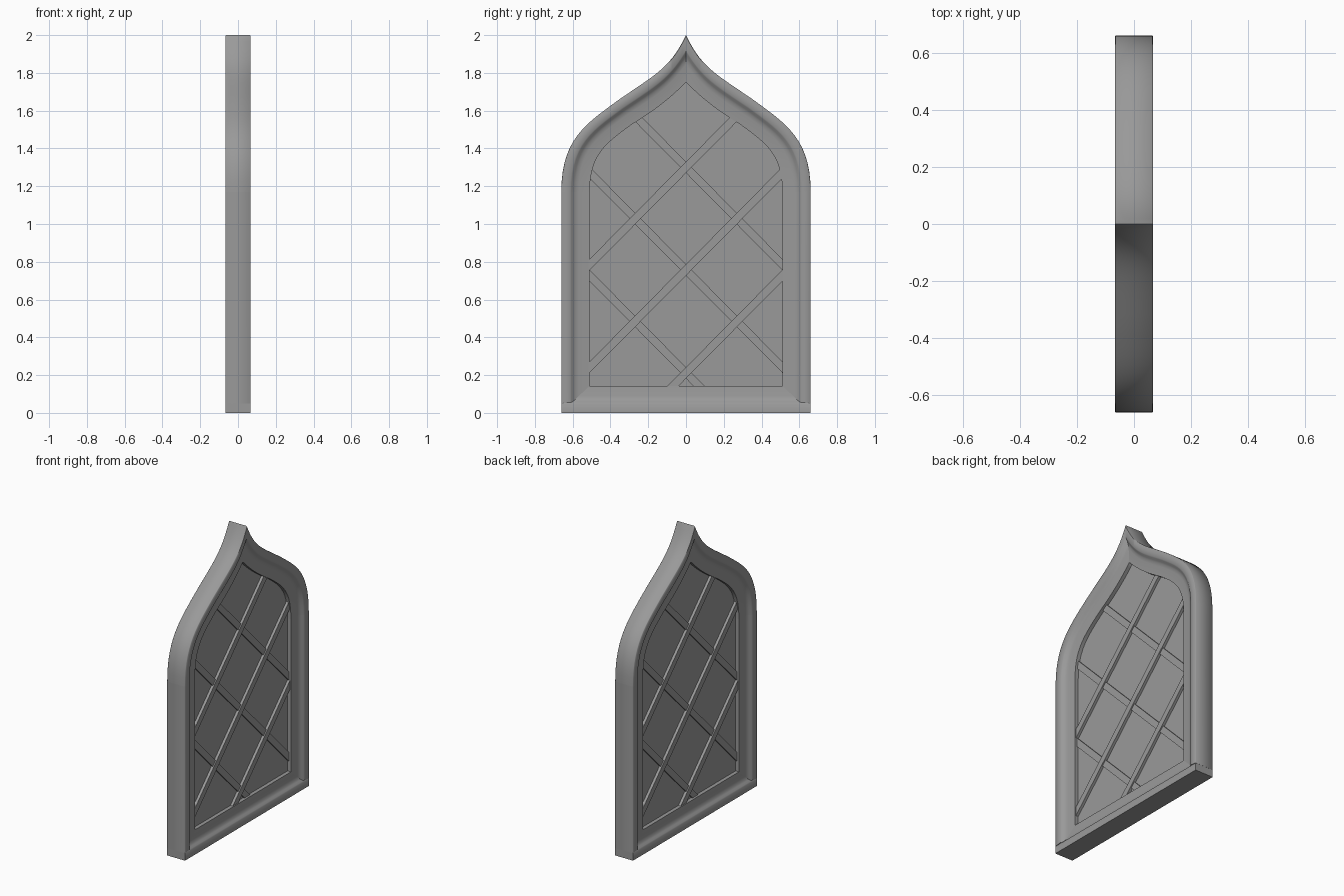
import bpy, bmesh, math
from mathutils import Vector
from mathutils.geometry import interpolate_bezier

if "Cube" in bpy.data.objects:
    bpy.data.objects.remove(bpy.data.objects["Cube"])

HALF = 0.067          # half depth of the frame
STEPS = 14            # segments per curve piece

# one dark grey finish for every part
GREY = bpy.data.materials.new("dark_grey")
GREY.diffuse_color = (.32, .32, .32, 1)
GREY.use_nodes = True
GREY.node_tree.nodes["Principled BSDF"].inputs["Base Color"].default_value = GREY.diffuse_color

# frame moulding: (fraction from outer to inner edge, depth)
FRONT = [(0, .064), (.02, .067), (.31, .067), (.36, .062), (.43, .053),
         (.50, .046), (.62, .042), (1, .037)]
MOULDING = FRONT + [(f, -x) for f, x in reversed(FRONT)]


def finish(name, bm, angle):
    bmesh.ops.recalc_face_normals(bm, faces=bm.faces)
    mesh = bpy.data.meshes.new(name)
    bm.to_mesh(mesh)
    bm.free()
    mesh.materials.append(GREY)
    ob = bpy.data.objects.new(name, mesh)
    bpy.context.collection.objects.link(ob)
    bpy.ops.object.select_all(action='DESELECT')
    ob.select_set(True)
    bpy.context.view_layer.objects.active = ob
    bpy.ops.object.shade_smooth_by_angle(angle=math.radians(angle))
    return ob


def loft(name, rings, angle=30):
    """Skin a list of equal closed rings and cap both ends."""
    bm = bmesh.new()
    rows = [[bm.verts.new(p) for p in ring] for ring in rings]
    n = len(rows[0])
    for a, b in zip(rows, rows[1:]):
        for i in range(n):
            j = (i + 1) % n
            bm.faces.new((a[i], a[j], b[j], b[i]))
    bm.faces.new(rows[0])
    bm.faces.new(rows[-1])
    return finish(name, bm, angle)


def moulding_sweep(name, outer, inner):
    rings = [[(x, o[0] + (i[0] - o[0]) * f, o[1] + (i[1] - o[1]) * f) for f, x in MOULDING]
             for o, i in zip(outer, inner)]
    return loft(name, rings, 50)


def half_curve(*pieces):
    """Right half of an ogee from bezier pieces."""
    half = []
    for p in pieces:
        pts = interpolate_bezier(*[Vector((y, z, 0)) for y, z in p], STEPS + 1)
        half += [(q.x, q.y) for q in pts][1 if half else 0:]
    return half


# ogee arch, two halves meeting in a mitre at the point
outer = half_curve([(.66, 1.17), (.66, 1.45), (.53, 1.53), (.36, 1.655)],
                   [(.36, 1.655), (.15, 1.80), (.085, 1.825), (0, 2.0)])
inner = half_curve([(.51, 1.17), (.51, 1.37), (.42, 1.43), (.29, 1.525)],
                   [(.29, 1.525), (.17, 1.60), (.10, 1.65), (0, 1.75)])

# arch halves and the side jambs standing on the sill
for side, s in (("right", 1), ("left", -1)):
    moulding_sweep(side + "_arch", [(s * y, z) for y, z in outer],
                   [(s * y, z) for y, z in inner])
    moulding_sweep(side + "_jamb", [(s * .66, 1.17), (s * .66, .05)],
                   [(s * .51, 1.17), (s * .51, .068)])

# sill with the same moulded section, ends just inside the jamb faces
sill = [(HALF, 0), (HALF, .047), (.062, .054), (.053, .063), (.046, .072),
        (.042, .09), (.037, .143)]
ring = sill + [(-x, z) for x, z in reversed(sill)]
loft("sill", [[(x, y, z) for x, z in ring] for y in (-.659, .659)], 50)

# glass pane, edges tucked inside the frame
opening = inner + [(-y, z) for y, z in reversed(inner[:-1])]
outline = [(.53, .12)] + [(y * 1.03, z + .015) for y, z in opening] + [(-.53, .12)]
loft("glass_pane", [[(x, y, z) for y, z in outline] for x in (-.012, .012)])

# diagonal lattice: (centre height at y = 0, y start, y end)
SLOPE = 1.01
BARS = [(1.30, -.53, .285), (.757, -.53, .53), (.212, -.09, .53)]
for s, kind, x0, x1 in ((1, "rising", -.022, .03), (-1, "falling", -.03, .022)):
    normal = Vector((0, -SLOPE * s, 1)).normalized() * .021
    for k, (zc, ya, yb) in enumerate(BARS):
        rings = []
        for y in (ya, yb):
            c = Vector((0, s * y, zc + SLOPE * y))
            rings.append([c + normal * w + Vector((x, 0, 0))
                          for w, x in ((-1, x0), (1, x0), (1, x1), (-1, x1))])
        loft(f"{kind}_lattice_bar_{k + 1}", rings)
